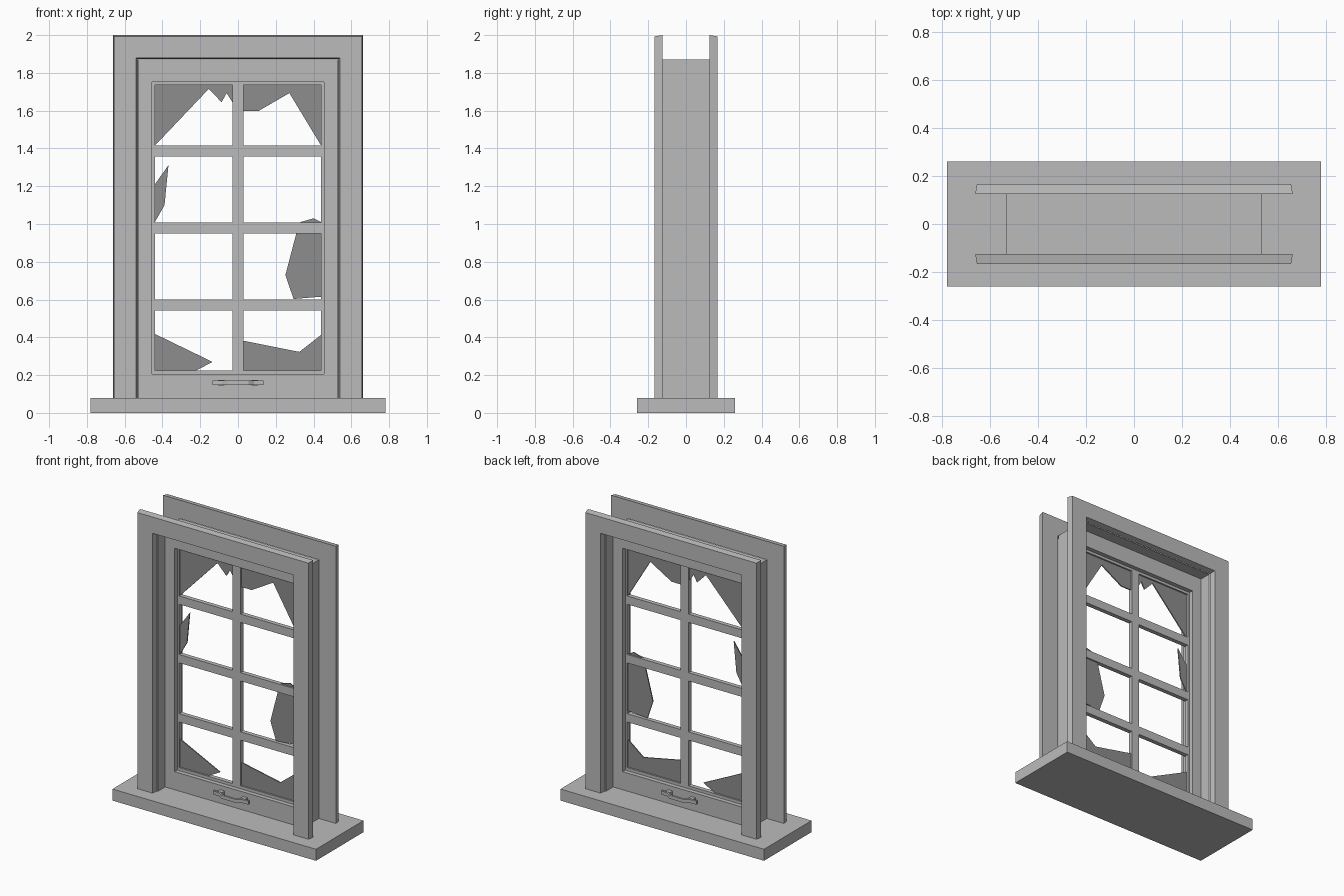
import bpy
import bmesh

cube = bpy.data.objects.get("Cube")
if cube:
    bpy.data.objects.remove(cube, do_unlink=True)


def material(name, value):
    mat = bpy.data.materials.new(name)
    mat.use_nodes = True
    colour = (value, value, value, 1)
    mat.diffuse_color = colour
    mat.node_tree.nodes["Principled BSDF"].inputs["Base Color"].default_value = colour
    return mat


FRAME = material("frame grey", 0.5)
GLASS = material("dark glass", 0.27)


def finish(name, bm, mat):
    bmesh.ops.recalc_face_normals(bm, faces=bm.faces[:])
    mesh = bpy.data.meshes.new(name)
    bm.to_mesh(mesh)
    bm.free()
    mesh.materials.append(mat)
    obj = bpy.data.objects.new(name, mesh)
    bpy.context.collection.objects.link(obj)
    return obj


def prism(name, points, y0, y1, mat=FRAME):
    """Extrude an (x, z) outline along y."""
    bm = bmesh.new()
    a, b = [[bm.verts.new((x, y, z)) for x, z in points] for y in (y0, y1)]
    bm.faces.new(a)
    bm.faces.new(b)
    for i in range(len(a)):
        j = (i + 1) % len(a)
        bm.faces.new((a[i], a[j], b[j], b[i]))
    return finish(name, bm, mat)


def rect(x0, x1, z0, z1):
    return [(x0, z0), (x0, z1), (x1, z1), (x1, z0)]


def box(name, x0, x1, y0, y1, z0, z1):
    return prism(name, rect(x0, x1, z0, z1), y0, y1)


def surround(name, outer, inner, y0, y1, base, inner_base=None, taper=0):
    """Frame between two (half width, top) outlines; open below unless inner_base is set.
    The taper shrinks the section at y1."""
    closed = inner_base is not None
    low = inner_base if closed else base
    bm = bmesh.new()
    rings = []
    for (w, top), foot, y, t in ((outer, base, y0, 0), (outer, base, y1, -taper),
                                 (inner, low, y1, taper), (inner, low, y0, 0)):
        rings.append([bm.verts.new((x, y, z))
                      for x, z in rect(-w - t, w + t, foot, top + t)])
    for k in range(4):
        a, b = rings[k], rings[(k + 1) % 4]
        for i in range(4 if closed else 3):
            j = (i + 1) % 4
            bm.faces.new((a[i], a[j], b[j], b[i]))
    if not closed:
        for end in (0, 3):
            bm.faces.new([r[end] for r in rings])
    return finish(name, bm, FRAME)


SILL = 0.08

# Sill, wall lining and the casings on both faces
box("sill", -0.78, 0.78, -0.26, 0.26, 0, SILL)
surround("lining", (0.532, 1.872), (0.527, 1.867), -0.125, 0.125, SILL)
for side, label in ((-1, "front"), (1, "back")):
    surround(label + "_casing", (0.663, 2.0), (0.533, 1.873),
             side * 0.125, side * 0.166, SILL, taper=0.007)

# Sash with a recessed inner stop
surround("sash", (0.528, 1.868), (0.455, 1.753), -0.045, 0.045, SILL, 0.205)
surround("sash_stop", (0.46, 1.76), (0.44, 1.735), -0.015, 0.015, 0.2, 0.225)

# Glazing bars
box("upright_bar", -0.03, 0.03, -0.015, 0.015, 0.225, 1.735)
for i, z in enumerate((0.57, 0.98, 1.386)):
    for x0, x1, label in ((-0.44, -0.03, "right"), (0.03, 0.44, "left")):
        box(f"cross_bar_{label}_{i + 1}", x0, x1, -0.015, 0.015, z - 0.029, z + 0.029)

# Broken panes
shards = {
    "top_right": [(-.44, 1.735), (-.44, 1.415), (-.155, 1.715), (-.087, 1.645),
                  (-.06, 1.693), (-.03, 1.645), (-.03, 1.735)],
    "top_left": [(.03, 1.735), (.03, 1.598), (.108, 1.598), (.272, 1.693),
                 (.44, 1.415), (.44, 1.735)],
    "middle_right": [(-.44, 1.21), (-.368, 1.312), (-.389, 1.1), (-.44, 1.01)],
    "middle_left": [(.44, .615), (.294, .603), (.251, .73), (.31, .955),
                    (.33, 1.01), (.4, 1.03), (.44, 1.01)],
    "bottom_right": [(-.44, .418), (-.135, .27), (-.22, .225), (-.44, .225)],
    "bottom_left": [(.03, .382), (.325, .323), (.44, .413), (.44, .225), (.03, .225)],
}
for label, outline in shards.items():
    prism("glass_" + label, outline, -0.004, 0.004, GLASS)


def handle(label, side):
    """Bowed pull bar with two posts."""
    half = [(0.135, 0.066), (0.085, 0.07), (0.055, 0.09)]
    path = [(-x, y) for x, y in half] + [(x, y) for x, y in reversed(half)]
    bm = bmesh.new()
    rings = []
    for x, y in path:
        rings.append([bm.verts.new((x, side * (y + dy), 0.16 + dz))
                      for dy, dz in ((0, -.012), (.014, -.012), (.014, .012), (0, .012))])
    for a, b in zip(rings, rings[1:]):
        for i in range(4):
            j = (i + 1) % 4
            bm.faces.new((a[i], a[j], b[j], b[i]))
    bm.faces.new(rings[0])
    bm.faces.new(rings[-1])
    finish(label + "_handle_bar", bm, FRAME)
    for x, end in ((-0.088, "right"), (0.088, "left")):
        box(f"{label}_handle_post_{end}", x - 0.017, x + 0.017,
            side * 0.044, side * 0.074, 0.146, 0.174)


handle("front", -1)
handle("back", 1)
